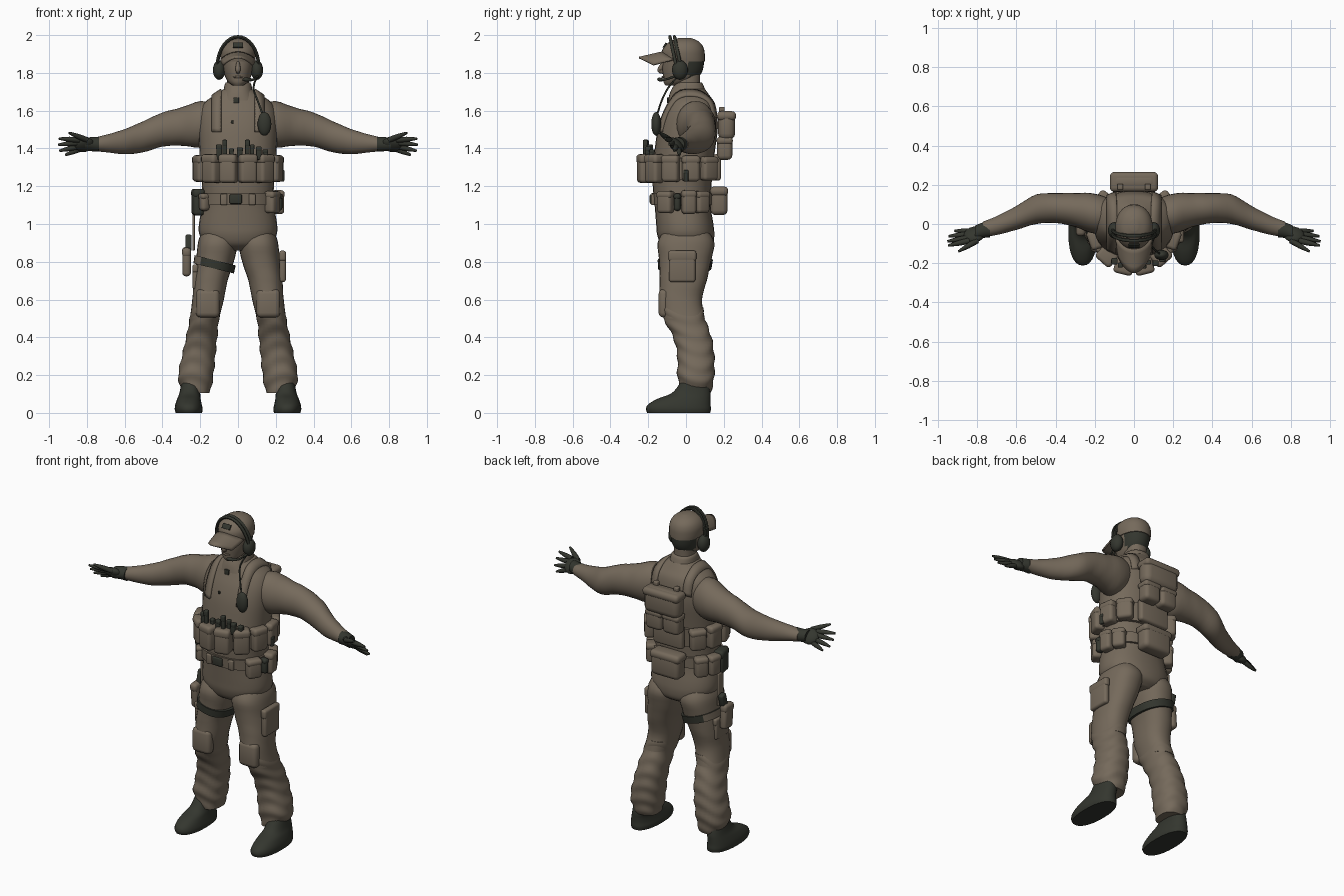
import bpy, bmesh, math
from math import sin, cos, pi, radians
from mathutils import Vector, Matrix
from mathutils.bvhtree import BVHTree

if "Cube" in bpy.data.objects:
    bpy.data.objects.remove(bpy.data.objects["Cube"])


def material(name, rgb):
    m = bpy.data.materials.new(name)
    m.diffuse_color = (*rgb, 1)
    m.use_nodes = True
    m.node_tree.nodes["Principled BSDF"].inputs["Base Color"].default_value = m.diffuse_color
    return m


TAN = material("khaki_cloth", (0.178, 0.143, 0.105))
DARK = material("dark_gear", (0.034, 0.037, 0.028))


def finish(name, bm, mat, mirror=False, rule=None, angle=45):
    """Turn a bmesh into an object; rule(centre) picks faces of the other colour."""
    bmesh.ops.recalc_face_normals(bm, faces=bm.faces)
    me = bpy.data.meshes.new(name)
    me.materials.append(mat)
    me.materials.append(DARK if mat is TAN else TAN)
    if rule:
        for f in bm.faces:
            f.material_index = int(rule(f.calc_center_median()))
    bm.to_mesh(me)
    bm.free()
    me.shade_smooth()
    me.set_sharp_from_angle(angle=radians(angle))
    ob = bpy.data.objects.new(name, me)
    bpy.context.collection.objects.link(ob)
    if mirror:
        ob.modifiers.new("mirror", 'MIRROR').use_mirror_merge = False
    return ob


def skin(bm, rings):
    """Bridge rings of points into a capped surface."""
    vs = [[bm.verts.new(p) for p in r] for r in rings]
    n = len(vs[0])
    for a, b in zip(vs, vs[1:]):
        for i in range(n):
            j = (i + 1) % n
            bm.faces.new((a[i], a[j], b[j], b[i]))
    bm.faces.new(vs[0])
    bm.faces.new(vs[-1])


def smooth_rows(rows, steps):
    out = []
    for i in range(len(rows) - 1):
        p = [rows[max(0, min(len(rows) - 1, i + k))] for k in (-1, 0, 1, 2)]
        for s in range(steps):
            t = s / steps
            out.append([b + 0.5 * t * (c - a + t * (2*a - 5*b + 4*c - d + t * (3*(b - c) + d - a)))
                        for a, b, c, d in zip(*p)])
    return out + [list(rows[-1])]


def loft(name, rows, mat, axis='z', n=28, power=2.3, steps=4, wrinkle=0, **kw):
    """Rows are (position, min a, max a, min b, max b) along the z or x axis."""
    rings = []
    for t, a0, a1, b0, b1 in smooth_rows(rows, steps):
        ring = []
        for i in range(n):
            g = 2 * pi * i / n
            c, s = cos(g), sin(g)
            k = 1 + wrinkle * sin(t * 75 + 2.2 * sin(g * 2 + 1))
            a = (a0 + a1) / 2 + k * (a1 - a0) / 2 * math.copysign(abs(c) ** (2 / power), c)
            b = (b0 + b1) / 2 + k * (b1 - b0) / 2 * math.copysign(abs(s) ** (2 / power), s)
            ring.append((a, b, t) if axis == 'z' else (t, a, b))
        rings.append(ring)
    bm = bmesh.new()
    skin(bm, rings)
    return finish(name, bm, mat, **kw)


def tube(name, pts, mat, n=8, steps=3, **kw):
    """Pts are (x, y, z, radius)."""
    pts = smooth_rows(pts, steps)
    rings = []
    for i, p in enumerate(pts):
        t = (Vector(pts[min(i + 1, len(pts) - 1)][:3]) - Vector(pts[max(i - 1, 0)][:3])).normalized()
        u = t.cross(Vector((0, 1, 0))).normalized()
        v = t.cross(u)
        rings.append([Vector(p[:3]) + p[3] * (u * cos(2*pi*k/n) + v * sin(2*pi*k/n)) for k in range(n)])
    bm = bmesh.new()
    skin(bm, rings)
    return finish(name, bm, mat, **kw)


def ball(name, loc, rad, mat, rot=(0, 0, 0), **kw):
    bm = bmesh.new()
    r = Matrix.Rotation(rot[2], 4, 'Z') @ Matrix.Rotation(rot[0], 4, 'X')
    bmesh.ops.create_uvsphere(bm, u_segments=18, v_segments=12, radius=1,
                              matrix=Matrix.Translation(loc) @ r @ Matrix.Diagonal((*rad, 1)))
    return finish(name, bm, mat, **kw)


def pouch(name, loc, size, mat=TAN, turn=0, tilt=0, bevel=0.018, flap=True, **kw):
    """Soft box, with an overlapping lid on its upper third."""
    bm = bmesh.new()
    base = Matrix.Translation(loc) @ Matrix.Rotation(turn, 4, 'Z') @ Matrix.Rotation(tilt, 4, 'X')
    parts = [(0, 1, 1)] + ([(0.34, 0.34, 1.07)] if flap else [])
    for dz, hz, wide in parts:
        m = base @ Matrix.Translation((0, 0, dz * size[2])) @ Matrix.Diagonal(
            (size[0] * wide, size[1] * wide, size[2] * hz, 1))
        made = bmesh.ops.create_cube(bm, size=1, matrix=m)['verts']
        edges = list({e for v in made for e in v.link_edges})
        bmesh.ops.bevel(bm, geom=edges, offset=min(bevel, 0.42 * min(size[0], size[1], size[2] * hz)),
                        segments=3, profile=0.5, affect='EDGES')
    return finish(name, bm, mat, **kw)


def around(deg, rx, ry, cy):
    a = radians(deg)
    return rx * sin(a), cy - ry * cos(a), a


def sym(rows):
    return [(z, -r, r, y0, y1) for z, r, y0, y1 in rows]


# body: torso, sleeves, trousers, boots
torso = loft("torso", sym([
    (.86, .09, -.08, .10), (.89, .165, -.13, .14), (.94, .203, -.152, .15), (1.0, .207, -.158, .145),
    (1.1, .19, -.166, .13), (1.2, .19, -.176, .135), (1.3, .2, -.174, .142), (1.4, .205, -.165, .155),
    (1.5, .21, -.15, .168), (1.58, .205, -.125, .165), (1.64, .18, -.097, .152),
    (1.68, .128, -.08, .125), (1.715, .075, -.065, .1)]), TAN)
loft("sleeve", [(.1, -.04, .12, 1.44, 1.64), (.2, -.05, .155, 1.405, 1.65), (.3, -.015, .158, 1.415, 1.617),
                (.4, .005, .157, 1.41, 1.59), (.5, 0, .15, 1.38, 1.545), (.6, -.03, .092, 1.37, 1.502),
                (.7, -.056, .04, 1.38, 1.472), (.77, -.066, .012, 1.388, 1.456)],
     TAN, axis='x', power=2, wrinkle=.008, mirror=True)
loft("trouser_upper", [(.96, .02, .19, -.12, .12), (.9, .003, .212, -.15, .15), (.8, .022, .222, -.142, .132),
                       (.7, .055, .235, -.14, .11), (.6, .075, .242, -.14, .085), (.5, .10, .255, -.12, .10)],
     TAN, wrinkle=.005, mirror=True)
loft("trouser_lower", [(.56, .085, .246, -.133, .088), (.5, .10, .255, -.12, .10), (.4, .11, .275, -.068, .135),
                       (.3, .12, .297, -.046, .15), (.2, .13, .317, -.046, .15), (.14, .14, .305, -.035, .14),
                       (.105, .15, .285, -.03, .13)], TAN, steps=7, wrinkle=.035, mirror=True)
loft("boot", [(0, .19, .33, -.205, .128), (.02, .187, .335, -.212, .132), (.045, .192, .332, -.20, .13),
              (.075, .198, .322, -.15, .13), (.105, .2, .31, -.075, .13), (.16, .2, .3, -.03, .12)],
     DARK, mirror=True)
pouch("knee_pad", (.16, -.115, .58), (.125, .06, .15), flap=False, bevel=.028, mirror=True)

# gloves
loft("glove_cuff", [(.735, -.068, .012, 1.383, 1.462), (.77, -.072, .008, 1.385, 1.46),
                    (.81, -.088, -.008, 1.388, 1.458)], DARK, axis='x', power=2, mirror=True)
ball("palm", (.815, -.054, 1.42), (.055, .05, .026), DARK, rot=(-.75, 0, -.2), mirror=True)
for i, (a, b) in enumerate([((.80, -.085, 1.445), (.895, -.14, 1.483)), ((.84, -.085, 1.445), (.948, -.11, 1.452)),
                            ((.84, -.07, 1.43), (.952, -.088, 1.42)), ((.84, -.052, 1.412), (.946, -.062, 1.387)),
                            ((.83, -.038, 1.40), (.915, -.035, 1.365))]):
    mid = [(p + q) / 2 for p, q in zip(a, b)]
    tube("finger_%d" % i, [(*a, .015), (*mid, .0135), (*b, .006)], DARK, mirror=True)

# head, cap and collar
loft("neck", sym([(1.64, .075, -.07, .09), (1.72, .06, -.062, .075), (1.79, .058, -.06, .075)]), TAN)
loft("head", sym([(1.732, .025, -.108, -.045), (1.75, .05, -.118, .02), (1.78, .068, -.121, .068),
                  (1.82, .079, -.125, .09), (1.87, .086, -.122, .096), (1.92, .085, -.118, .095)]),
     TAN, power=2.1, rule=lambda c: c.y > .01 and 1.765 < c.z < 1.88)
tube("nose", [(0, -.118, 1.858, .008), (0, -.132, 1.83, .013), (0, -.138, 1.812, .013), (0, -.12, 1.802, .008)], TAN)
tube("mouth", [(-.025, -.117, 1.778, .003), (0, -.124, 1.778, .006), (.025, -.117, 1.778, .003)], TAN)
loft("cap_crown", sym([(1.86, .09, -.125, .1), (1.885, .094, -.129, .1), (1.92, .094, -.126, .097),
                       (1.95, .082, -.105, .084), (1.972, .058, -.075, .058), (1.986, .02, -.035, .022)]),
     TAN, power=2.1)
bm = bmesh.new()
grid = [[bm.verts.new((u * (.094 - .012 * v * v), (1 - v) * (-.04 - .08 * math.sqrt(1 - .9 * u * u))
                       + v * (-.25 + .075 * u * u), 1.915 - .03 * v - .042 * u * u))
         for v in (0, .25, .5, .75, 1)] for u in [k / 7 - 1 for k in range(15)]]
for a, b in zip(grid, grid[1:]):
    for j in range(4):
        bm.faces.new((a[j], a[j + 1], b[j + 1], b[j]))
finish("cap_brim", bm, TAN).modifiers.new("thick", 'SOLIDIFY').thickness = .009
pouch("cap_patch", (0, -.112, 1.946), (.055, .009, .03), DARK, tilt=-.6, bevel=.002, flap=False)
loft("collar", sym([(1.655, .11, -.095, .12), (1.70, .08, -.083, .105), (1.74, .07, -.06, .09),
                    (1.75, .062, -.05, .08)]), TAN)

# headset with microphone and cable
for i, dy in enumerate((-.012, .012)):
    tube("headset_band_%d" % i, [(.11 * cos(a), -.038 + dy - .035 * sin(a), 1.83 + .161 * sin(a), .009)
                                 for a in [pi * k / 16 for k in range(17)]], DARK, steps=1)
ball("ear_cup", (.1, -.032, 1.815), (.033, .042, .052), DARK, mirror=True)
tube("mic_boom", [(.105, -.05, 1.785, .007), (.085, -.11, 1.765, .006), (.045, -.14, 1.765, .011),
                  (.025, -.142, 1.767, .006)], DARK)
tube("radio_cable", [(.1, -.045, 1.78, .005), (.082, -.095, 1.72, .005), (.105, -.13, 1.65, .005),
                     (.135, -.155, 1.57, .005)], DARK)
ball("talk_button", (.14, -.158, 1.53), (.037, .026, .063), DARK)

# shoulder straps draped over the torso
bvh = BVHTree.FromPolygons([v.co for v in torso.data.vertices], [p.vertices for p in torso.data.polygons])
bm = bmesh.new()
last = None
for k in range(25):
    t = radians(-4 + 160 * k / 24)
    d = Vector((0, -cos(t), sin(t)))
    row = []
    for x in (.092, .116, .14):
        hit = bvh.ray_cast(Vector((x, .02, 1.5)) + d, -d)[0]
        row.append(hit + d * .012 if hit else None)
    if None in row:
        continue
    row = [bm.verts.new(p) for p in row]
    if last:
        for j in range(2):
            bm.faces.new((last[j], last[j + 1], row[j + 1], row[j]))
    last = row
finish("shoulder_strap", bm, TAN, mirror=True).modifiers.new("thick", 'SOLIDIFY').thickness = .016
for i, (x, z, w) in enumerate([(-.01, 1.655, .03), (-.03, 1.54, .014)]):
    hit = bvh.ray_cast(Vector((x, -1, z)), Vector((0, 1, 0)))[0]
    pouch("chest_fastener_%d" % i, (x, hit.y - .004, z), (w, .012, w), DARK, bevel=.003, flap=False)

# chest rig
loft("rig_band", sym([(1.235, .205, -.19, .155), (1.35, .213, -.185, .165)]), TAN, steps=1)
for deg, h, depth in [(14, .15, .085), (42, .15, .08), (70, .14, .075), (98, .135, .07), (126, .125, .06)]:
    x, y, a = around(deg, .205, .213, -.005)
    pouch("rig_pouch_%d" % deg, (x, y, 1.293), (.092, depth, h), turn=a, mirror=True)
for i, (x, y, top, w) in enumerate([(-.1, -.19, 1.42, .03), (-.07, -.21, 1.445, .024), (-.035, -.2, 1.40, .024),
                                    (.01, -.205, 1.405, .03), (.05, -.215, 1.445, .024), (.075, -.195, 1.42, .022),
                                    (.11, -.2, 1.41, .028), (.145, -.18, 1.395, .028)]):
    pouch("rig_tool_%d" % i, (x, y, (top + 1.34) / 2), (w, w, top - 1.34), DARK, bevel=.006)
pouch("side_radio", (.235, .0, 1.255), (.02, .025, .06), DARK, bevel=.005)

# back packs
pouch("back_pack", (0, .215, 1.522), (.24, .09, .155), bevel=.035, flap=False)
pouch("back_pack_flap", (0, .215, 1.572), (.246, .1, .05), bevel=.024, flap=False)
pouch("lower_back_pouch", (.058, .205, 1.4), (.108, .08, .12), bevel=.022, mirror=True)
pouch("back_panel", (0, .165, 1.3), (.2, .04, .14), bevel=.015, flap=False)
pouch("pack_loop", (.07, .19, 1.605), (.03, .03, .03), bevel=.006, flap=False, mirror=True)

# waist belt
loft("waist_belt", sym([(1.1, .2, -.178, .145), (1.165, .2, -.183, .147)]), TAN, steps=1)
pouch("belt_buckle", (-.012, -.183, 1.132), (.065, .018, .05), DARK, bevel=.006, flap=False)
pouch("belt_keeper", (.075, -.175, 1.13), (.035, .02, .06), bevel=.006, flap=False, mirror=True)
for i, (deg, w, d, h, mat) in enumerate([
        (58, .085, .06, .115, TAN), (80, .035, .045, .09, DARK), (100, .075, .06, .125, TAN),
        (124, .075, .06, .115, TAN), (-56, .05, .05, .09, TAN), (-80, .09, .06, .14, DARK),
        (-104, .075, .06, .12, TAN), (-128, .075, .06, .12, TAN)]):
    x, y, a = around(deg, .215, .175, -.015)
    pouch("belt_pouch_%d" % i, (x, y, 1.115), (w, d, h), mat, turn=a)
pouch("rear_belt_pack", (0, .175, 1.122), (.19, .09, .15), bevel=.026)

# thigh gear
pouch("holster", (-.272, -.01, .8), (.045, .085, .15), tilt=.08, flap=True)
pouch("pistol_grip", (-.262, .012, .9), (.034, .045, .085), DARK, tilt=-.25, bevel=.01, flap=False)
pouch("holster_hanger", (-.235, 0, .96), (.014, .05, .2), bevel=.005, flap=False)
strap = loft("thigh_strap", [(.765, -.236, -.022, -.148, .135), (.81, -.23, -.012, -.15, .142)], DARK,
             steps=1, rule=lambda c: c.x < -.19)
for v in strap.data.vertices:
    v.co.z -= .25 * (v.co.x + .13)
pouch("thigh_pocket", (.236, -.02, .775), (.035, .14, .165), bevel=.014)
pouch("thigh_pocket_plain", (-.226, -.02, .72), (.03, .13, .13), bevel=.012)
